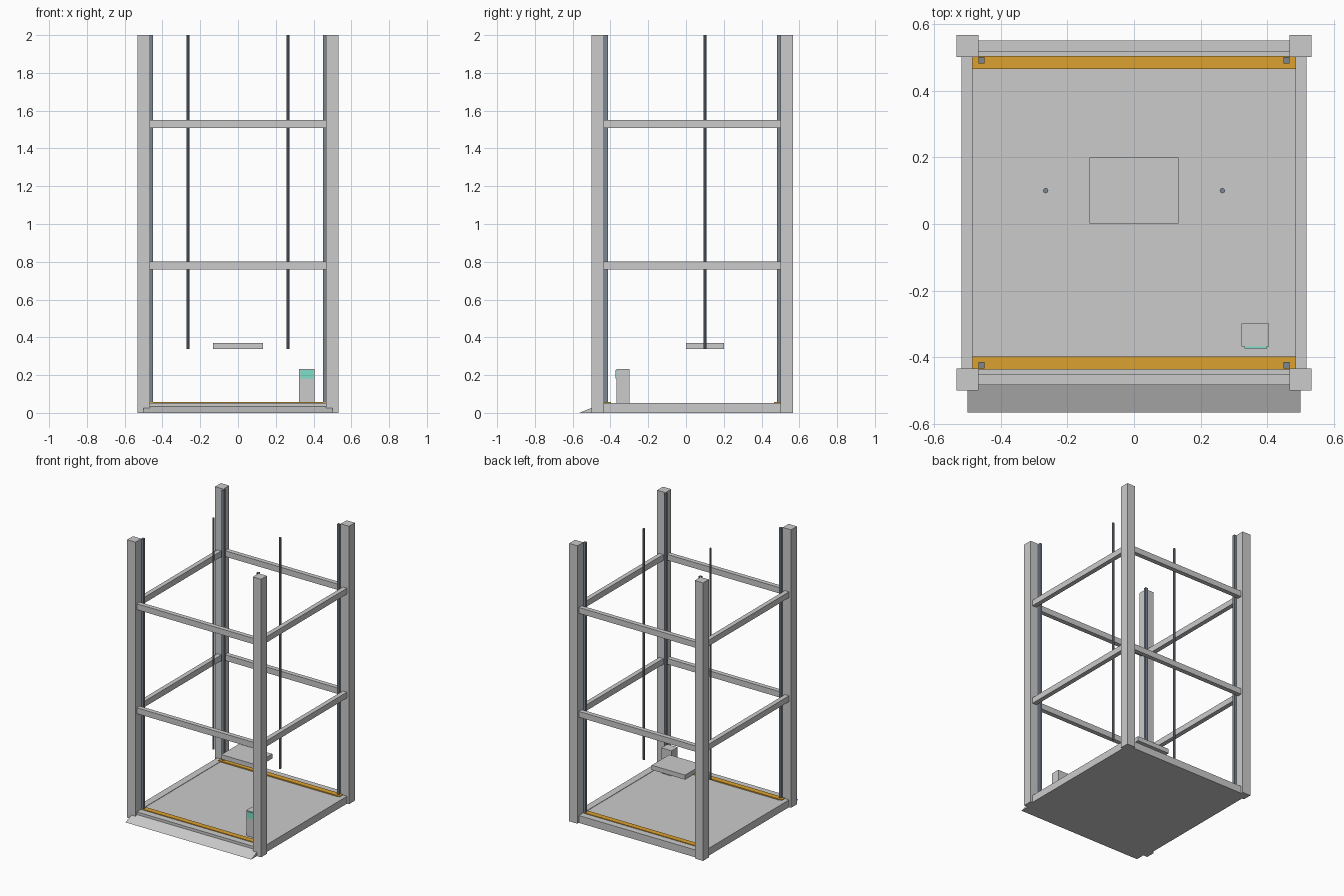
import bpy

if "Cube" in bpy.data.objects:
    bpy.data.objects.remove(bpy.data.objects["Cube"])

def material(name, rgb):
    m = bpy.data.materials.new(name)
    m.diffuse_color = (*rgb, 1)
    m.use_nodes = True
    m.node_tree.nodes["Principled BSDF"].inputs["Base Color"].default_value = m.diffuse_color
    return m

STEEL = material("dark_steel", (0.2, 0.24, 0.29))
AMBER = material("amber", (0.72, 0.36, 0.03))
TEAL = material("teal_screen", (0.2, 0.75, 0.58))

def mesh_object(name, verts, faces, mat=None):
    me = bpy.data.meshes.new(name)
    me.from_pydata(verts, [], faces)
    ob = bpy.data.objects.new(name, me)
    bpy.context.collection.objects.link(ob)
    if mat:
        me.materials.append(mat)
    return ob

def box(name, x, y, z, mat=None):
    verts = [(a, b, c) for a in x for b in y for c in z]
    faces = [(0, 1, 3, 2), (4, 6, 7, 5), (0, 4, 5, 1),
             (2, 3, 7, 6), (0, 2, 6, 4), (1, 5, 7, 3)]
    return mesh_object(name, verts, faces, mat)

def span(a, b, s):
    return tuple(sorted((a * s, b * s)))

FRONT, BACK = -0.433, 0.501      # inner faces of the posts
SIDE = 0.467

# Floor plate
box("floor_plate", (-SIDE, SIDE), (FRONT, BACK), (0, 0.05))

# Corner posts with guide rails, mirrored left and right
for s, side in ((-1, "left"), (1, "right")):
    for end, y, d in (("front", FRONT, 1), ("back", BACK, -1)):
        box(f"{end}_{side}_post", span(SIDE, 0.533, s),
            tuple(sorted((y, y - d * 0.066))), (0, 2))
        box(f"{end}_{side}_guide_rail", span(0.449, SIDE, s),
            tuple(sorted((y, y + d * 0.019))), (0.05, 2), STEEL)

# Side rails: base rail and two cross beams
for s, side in ((-1, "left"), (1, "right")):
    box(f"{side}_base_rail", span(SIDE, 0.517, s), (FRONT, BACK), (0, 0.053))
    for i, z in enumerate((0.76, 1.508)):
        box(f"{side}_beam_{i + 1}", span(0.484, 0.517, s), (FRONT, BACK), (z, z + 0.042))

# Front and back rails, beams and amber threshold strips
for end, y, d in (("front", FRONT, -1), ("back", BACK, 1)):
    def ys(a, b):
        return tuple(sorted((y + d * a, y + d * b)))
    box(f"{end}_base_rail", (-SIDE, SIDE), ys(0, 0.05), (0, 0.053))
    for i, z in enumerate((0.76, 1.508)):
        box(f"{end}_beam_{i + 1}", (-SIDE, SIDE), ys(0.017, 0.05), (z, z + 0.042))
    box(f"{end}_threshold_strip", (-0.484, 0.484), ys(-0.036, 0.003), (0.049, 0.058), AMBER)

# Entry ramp wedge
prof = [(-0.565, 0), (-0.48, 0), (-0.48, 0.035)]
mesh_object("entry_ramp", [(x, y, z) for x in (-0.5, 0.5) for y, z in prof],
            [(0, 2, 1), (3, 4, 5), (0, 1, 4, 3), (1, 2, 5, 4), (2, 0, 3, 5)])

# Lifting rods
for s, side in ((-1, "left"), (1, "right")):
    bpy.ops.mesh.primitive_cylinder_add(vertices=8, radius=0.008, depth=1.663,
                                        location=(0.265 * s, 0.1, 1.1685))
    rod = bpy.context.object
    rod.name = f"{side}_lift_rod"
    rod.data.materials.append(STEEL)

# Suspended carriage plate
box("carriage_plate", (-0.133, 0.133), (0.001, 0.2), (0.337, 0.37))

# Control box with screen
box("control_box", (0.323, 0.405), (-0.367, -0.299), (0.05, 0.232))
box("control_screen", (0.331, 0.399), (-0.373, -0.366), (0.182, 0.228), TEAL)
